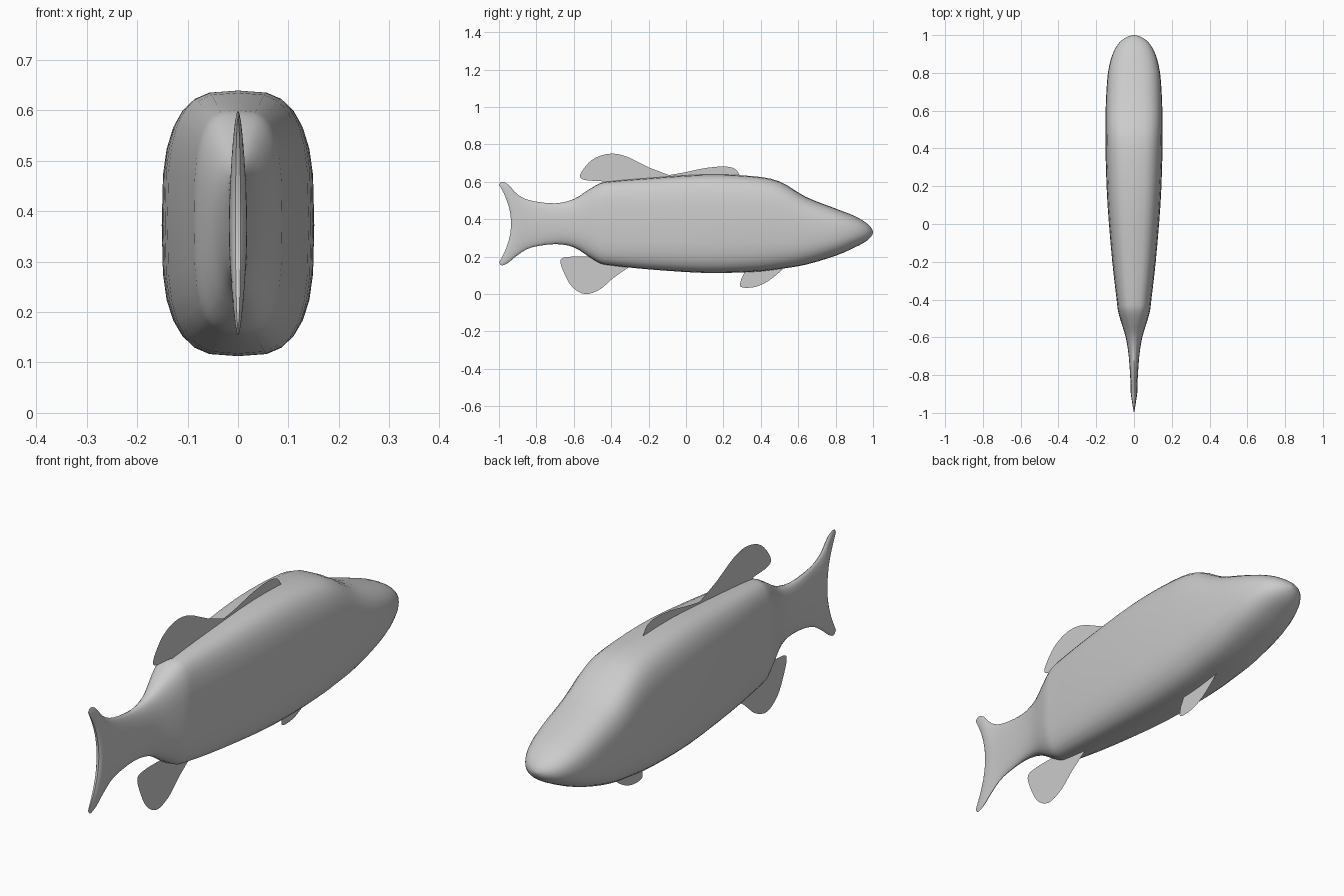
import bpy, bmesh, math

if "Cube" in bpy.data.objects:
    bpy.data.objects.remove(bpy.data.objects["Cube"])

SIDES = 28


def catmull(p0, p1, p2, p3, t):
    return 0.5 * (2 * p1 + (p2 - p0) * t + (2 * p0 - 5 * p1 + 4 * p2 - p3) * t * t
                  + (3 * p1 - p0 - 3 * p2 + p3) * t ** 3)


def smooth_rows(rows, steps):
    """Catmull-Rom refinement of a table or outline of stations."""
    out = []
    for i in range(len(rows) - 1):
        quad = [rows[max(i - 1, 0)], rows[i], rows[i + 1], rows[min(i + 2, len(rows) - 1)]]
        for k in range(steps):
            out.append([catmull(*c, k / steps) for c in zip(*quad)])
    out.append(list(rows[-1]))
    return out


def finish(bm, name, smooth):
    mesh = bpy.data.meshes.new(name)
    bm.to_mesh(mesh)
    bm.free()
    ob = bpy.data.objects.new(name, mesh)
    bpy.context.collection.objects.link(ob)
    if smooth:
        bpy.context.view_layer.objects.active = ob
        ob.select_set(True)
        bpy.ops.object.shade_smooth_by_angle(angle=math.radians(40))
        ob.select_set(False)
    return ob


# Body and forked tail: y, top, bottom, half width, section exponent, fork depth
stations = [
    (-1.00, 0.585, 0.170, 0.005, 2.0, 0.065),
    (-0.985, 0.600, 0.153, 0.012, 2.0, 0.060),
    (-0.95, 0.585, 0.168, 0.016, 2.0, 0.045),
    (-0.90, 0.532, 0.208, 0.018, 2.0, 0.02),
    (-0.83, 0.500, 0.248, 0.019, 2.0, 0),
    (-0.70, 0.485, 0.267, 0.028, 2.2, 0),
    (-0.60, 0.508, 0.250, 0.044, 2.4, 0),
    (-0.52, 0.558, 0.200, 0.068, 2.7, 0),
    (-0.46, 0.592, 0.165, 0.085, 3.0, 0),
    (-0.40, 0.603, 0.153, 0.092, 3.2, 0),
    (-0.20, 0.620, 0.132, 0.115, 3.2, 0),
    (0.10, 0.639, 0.113, 0.140, 3.2, 0),
    (0.35, 0.631, 0.118, 0.150, 3.2, 0),
    (0.50, 0.602, 0.134, 0.151, 3.2, 0),
    (0.64, 0.520, 0.157, 0.149, 3.0, 0),
    (0.80, 0.457, 0.205, 0.138, 2.7, 0),
    (0.90, 0.418, 0.248, 0.113, 2.4, 0),
    (0.96, 0.383, 0.280, 0.078, 2.2, 0),
    (0.99, 0.355, 0.307, 0.038, 2.0, 0),
    (1.00, 0.334, 0.328, 0.004, 2.0, 0),
]
bm = bmesh.new()
rings = []
for y, top, bot, half, n, fork in smooth_rows(stations, 3):
    mid, h = (top + bot) / 2, (top - bot) / 2
    ring = []
    for k in range(SIDES):
        a = 2 * math.pi * k / SIDES
        c, s = math.cos(a), math.sin(a)
        sx = math.copysign(abs(c) ** (2 / n), c)
        sz = math.copysign(abs(s) ** (2 / n), s)
        ring.append(bm.verts.new((half * sx, y + fork * (1 - sz * sz), mid + h * sz)))
    rings.append(ring)
for r0, r1 in zip(rings, rings[1:]):
    for k in range(SIDES):
        j = (k + 1) % SIDES
        bm.faces.new((r0[k], r1[k], r1[j], r0[j]))
bm.faces.new(rings[-1])
# Trailing edge of the tail, closed left to right
last, half_n = rings[0], SIDES // 2
for k in range(-SIDES // 4, SIDES // 4):
    quad = [last[k % SIDES], last[(k + 1) % SIDES],
            last[(half_n - k - 1) % SIDES], last[(half_n - k) % SIDES]]
    bm.faces.new(list(dict.fromkeys(quad)))
bmesh.ops.recalc_face_normals(bm, faces=bm.faces)
finish(bm, "body", True)


# Flat fins on the centre plane: curved outer edge, then root points inside the body
def fin(name, edge, root):
    bm = bmesh.new()
    pts = smooth_rows(edge, 4) + list(root)
    face = bm.faces.new([bm.verts.new((0, y, z)) for y, z in pts])
    bmesh.ops.triangulate(bm, faces=[face])
    finish(bm, name, False)


fin("rear_dorsal_fin",
    [(-0.45, 0.603), (-0.55, 0.612), (-0.563, 0.645), (-0.50, 0.719), (-0.41, 0.75),
     (-0.32, 0.736), (-0.20, 0.677), (-0.09, 0.636)], [(-0.09, 0.59), (-0.42, 0.58)])
fin("front_dorsal_fin",
    [(-0.09, 0.636), (0.0, 0.652), (0.10, 0.673), (0.20, 0.682), (0.26, 0.67),
     (0.288, 0.635)], [(0.27, 0.60), (-0.09, 0.59)])
fin("anal_fin",
    [(-0.50, 0.20), (-0.61, 0.20), (-0.67, 0.185), (-0.655, 0.12), (-0.61, 0.04),
     (-0.54, 0.0), (-0.46, 0.025), (-0.39, 0.085), (-0.30, 0.147)], [(-0.30, 0.18)])
fin("pelvic_fin",
    [(0.295, 0.08), (0.293, 0.038), (0.36, 0.036), (0.42, 0.058), (0.48, 0.10),
     (0.535, 0.15)], [(0.33, 0.15), (0.33, 0.09)])
